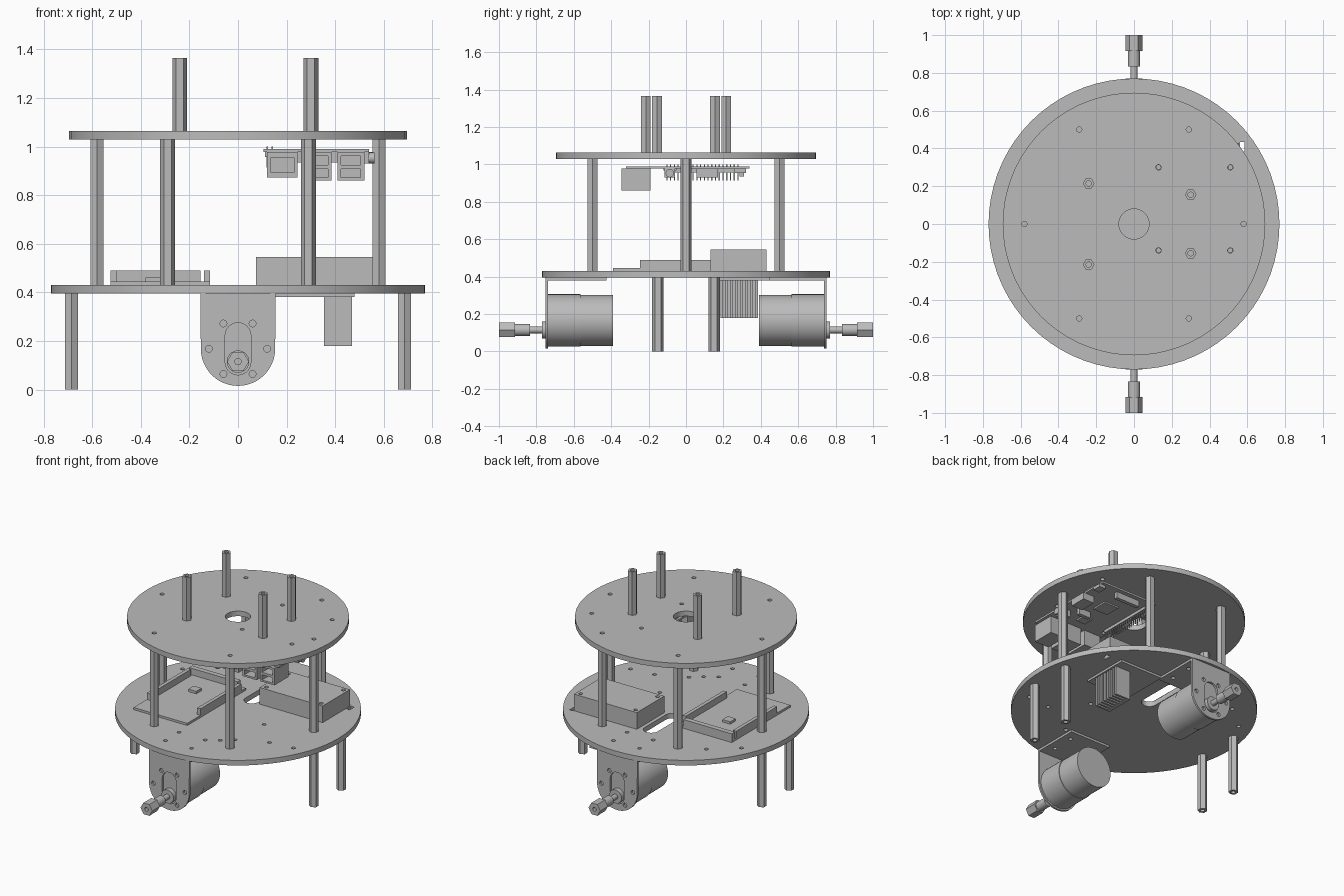
import bpy, bmesh
from math import pi, cos, sin, radians
from mathutils import Matrix

if "Cube" in bpy.data.objects:
    bpy.data.objects.remove(bpy.data.objects["Cube"])

grey = bpy.data.materials.new("plain grey")
grey.use_nodes = True
grey.diffuse_color = (0.5, 0.5, 0.5, 1)
grey.node_tree.nodes["Principled BSDF"].inputs["Base Color"].default_value = (0.5, 0.5, 0.5, 1)
parts = []


def finish(name, bm):
    bmesh.ops.recalc_face_normals(bm, faces=bm.faces)
    mesh = bpy.data.meshes.new(name)
    bm.to_mesh(mesh)
    bm.free()
    mesh.materials.append(grey)
    ob = bpy.data.objects.new(name, mesh)
    bpy.context.collection.objects.link(ob)
    parts.append(ob)
    return ob


def add_box(bm, x0, x1, y0, y1, z0, z1):
    m = Matrix.Translation(((x0 + x1) / 2, (y0 + y1) / 2, (z0 + z1) / 2))
    bmesh.ops.create_cube(bm, size=1, matrix=m @ Matrix.Diagonal((x1 - x0, y1 - y0, z1 - z0, 1)))


def boxes(name, *ranges):
    bm = bmesh.new()
    for r in ranges:
        add_box(bm, *r)
    return finish(name, bm)


def ring(r, n, cx=0, cy=0, start=0, sweep=2 * pi, closed=True):
    steps = n if closed else n - 1
    return [(cx + r * cos(start + sweep * i / steps), cy + r * sin(start + sweep * i / steps)) for i in range(n)]


def add_prism(bm, pts, z0, z1, m=Matrix()):
    low = [bm.verts.new(m @ Matrix.Translation((x, y, z0)).translation) for x, y in pts]
    high = [bm.verts.new(m @ Matrix.Translation((x, y, z1)).translation) for x, y in pts]
    bm.faces.new(low)
    bm.faces.new(high)
    for i in range(len(pts)):
        j = (i + 1) % len(pts)
        bm.faces.new((low[i], low[j], high[j], high[i]))


# Profiles drawn in x-z; depth d lies at y = -d
UPRIGHT = Matrix.Rotation(pi / 2, 4, 'X')


def prism(name, pts, z0, z1, m=Matrix()):
    bm = bmesh.new()
    add_prism(bm, pts, z0, z1, m)
    return finish(name, bm)


def cut(ob, bm):
    """Subtract the shapes in bm from ob and bake the result."""
    tool = finish("cutter", bm)
    parts.remove(tool)
    tool.hide_render = True
    mod = ob.modifiers.new("cut", 'BOOLEAN')
    mod.operation, mod.solver, mod.object = 'DIFFERENCE', 'EXACT', tool
    deps = bpy.context.evaluated_depsgraph_get()
    baked = bpy.data.meshes.new_from_object(ob.evaluated_get(deps))
    ob.modifiers.clear()
    ob.data = baked
    bpy.data.objects.remove(tool)


def slot(r, cx, y0, y1):
    return (ring(r, 13, cx, y1, 0, pi, False) + ring(r, 13, cx, y0, pi, pi, False))


def drill(bm, spots, r, z0, z1, m=Matrix()):
    for x, y in spots:
        add_prism(bm, ring(r, 16, x, y), z0, z1, m)


def four(x, y):
    return [(sx * x, sy * y) for sx in (-1, 1) for sy in (-1, 1)]


# Round decks
leg_spots = four(0.685, 0.15)
post_spots = four(0.29, 0.5) + [(-0.58, 0), (0.58, 0)]
pi_holes = [(x, y) for x in (0.13, 0.51) for y in (-0.14, 0.3)]
LOW, HIGH = 0.43, 1.03

lower = prism("lower_deck", ring(0.77, 72), 0.395, LOW)
bm = bmesh.new()
add_prism(bm, slot(0.05, 0, 0.15, 0.38), 0.3, 0.5)
add_box(bm, 0.56, 0.585, 0.385, 0.435, 0.3, 0.5)
drill(bm, four(0.1, 0.5) + four(0.1, 0.65) + [(0.25, -0.39), (0.18, -0.45), (0.27, -0.1),
      (0.45, -0.3), (-0.45, 0.42), (-0.62, 0.28), (0.62, -0.28)], 0.013, 0.3, 0.5)
cut(lower, bm)

upper = prism("upper_deck", ring(0.695, 72), HIGH, 1.065)
bm = bmesh.new()
add_prism(bm, ring(0.08, 40), 1, 1.1)
drill(bm, post_spots + pi_holes, 0.014, 1, 1.1)
cut(upper, bm)


# Hex standoffs with threaded ends
def standoff(name, x, y, z0, z1, turn):
    ob = prism(name, ring(0.0305, 6, x, y, turn), z0, z1)
    bm = bmesh.new()
    drill(bm, [(x, y)], 0.014, z0 - 0.05, z0 + 0.06)
    drill(bm, [(x, y)], 0.014, z1 - 0.06, z1 + 0.05)
    cut(ob, bm)


for x, y in leg_spots:
    standoff("leg", x, y, 0, 0.395, pi / 6)
for x, y in post_spots:
    standoff("deck_post", x, y, LOW, HIGH, pi / 6 if y == 0 else 0)
for x, y in [(-0.24, 0.215), (-0.24, -0.215), (0.3, 0.155), (0.3, -0.155)]:
    standoff("top_post", x, y, 1.065, 1.365, 0)

# Drive unit: bracket, gearmotor, shaft and hex hub
first = len(parts)
outline = [(0.155, 0.395)] + ring(0.153, 25, 0, 0.168, 0, -pi, False) + [(-0.155, 0.395)]
plate = prism("bracket_face", outline, 0.738, 0.752, UPRIGHT)
bm = bmesh.new()
add_prism(bm, slot(0.053, 0, 0.113, 0.222), 0.7, 0.8, UPRIGHT)
drill(bm, ring(0.12, 6, 0, 0.168), 0.014, 0.7, 0.8, UPRIGHT)
cut(plate, bm)
flange = boxes("bracket_flange", (-0.155, 0.155, -0.738, -0.425, 0.38, 0.395))
bm = bmesh.new()
drill(bm, four(0.1, 0.5) + four(0.1, 0.65), 0.013, 0.3, 0.5)
cut(flange, bm)
for name, r, z, d0, d1 in (("gearbox", 0.14, 0.166, 0.565, 0.738), ("motor_can", 0.136, 0.166, 0.39, 0.565),
                           ("shaft_boss", 0.046, 0.115, 0.73, 0.77), ("shaft", 0.018, 0.115, 0.76, 0.84),
                           ("hub_sleeve", 0.032, 0.115, 0.835, 0.917)):
    prism(name, ring(r, 48, 0, z), d0, d1, UPRIGHT)
hub = prism("hub_hex", ring(0.045, 6, 0, 0.115), 0.915, 1.0, UPRIGHT)
bm = bmesh.new()
drill(bm, [(0, 0.115)], 0.013, 0.95, 1.05, UPRIGHT)
cut(hub, bm)
for ob in parts[first:]:
    twin = ob.copy()
    twin.name = "rear_" + ob.name
    twin.rotation_euler.z = pi
    bpy.context.collection.objects.link(twin)
    parts.append(twin)

# Power box on the lower deck
case = boxes("power_box", (0.075, 0.555, 0.13, 0.43, LOW, 0.545))
bm = bmesh.new()
drill(bm, [(x, y) for x in (0.105, 0.525) for y in (0.16, 0.4)], 0.013, 0.5, 0.6)
cut(case, bm)

# Controller board with side headers, end wall and chip
boxes("controller_board", (-0.525, -0.115, -0.39, 0.25, LOW, 0.445))
boxes("controller_headers", (-0.14, -0.115, -0.245, 0.2, 0.445, 0.49),
      (-0.525, -0.5, -0.245, 0.2, 0.445, 0.49))
boxes("controller_end_block", (-0.525, -0.155, 0.215, 0.25, 0.445, 0.49))
boxes("controller_chip", (-0.38, -0.32, 0.0, 0.06, 0.445, 0.462))

# Driver board and finned heat sink below the lower deck
boxes("driver_board", (0.155, 0.48, 0.12, 0.45, 0.38, 0.395))
fins = [(0.375, 0.47, 0.185 + i * 0.0265, 0.199 + i * 0.0265, 0.18, 0.38) for i in range(8)]
boxes("heat_sink", (0.355, 0.38, 0.185, 0.385, 0.18, 0.38), *fins)

# Computer board hung below the upper deck
board = boxes("computer_board", (0.105, 0.54, -0.32, 0.34, 0.977, 0.99))
bm = bmesh.new()
drill(bm, pi_holes, 0.012, 0.9, 1.1)
cut(board, bm)


def port(name, x0, x1, z0, openings):
    ob = boxes(name, (x0, x1, -0.345, -0.19, z0, 0.977))
    bm = bmesh.new()
    for a, b in openings:
        add_box(bm, x0 + 0.015, x1 - 0.015, -0.4, -0.27, a, b)
    cut(ob, bm)


port("network_port", 0.12, 0.245, 0.873, [(0.893, 0.955)])
for x in (0.275, 0.41):
    port("double_port", x, x + 0.11, 0.86, [(0.872, 0.908), (0.925, 0.962)])
boxes("side_ports", (0.47, 0.555, 0.055, 0.17, 0.93, 0.977), (0.5, 0.55, 0.26, 0.32, 0.955, 0.977),
      (0.47, 0.54, -0.115, -0.06, 0.93, 0.977))
prism("audio_barrel", ring(0.022, 20, 0.953, -0.087), 0.53, 0.562,
      Matrix(((0, 0, 1, 0), (0, 1, 0, 0), (1, 0, 0, 0), (0, 0, 0, 1))))
boxes("computer_chips", (0.27, 0.38, 0.06, 0.17, 0.967, 0.977), (0.3, 0.37, -0.12, -0.05, 0.967, 0.977))
boxes("ribbon_connectors", (0.22, 0.4, 0.285, 0.31, 0.935, 0.977), (0.36, 0.45, -0.02, 0.005, 0.935, 0.977))
pins = [(x, x + 0.006, y, y + 0.006, 0.915, 1.0)
        for x in (0.118, 0.138) for y in [-0.105 + i * 0.02 for i in range(20)]]
boxes("pin_header", (0.111, 0.15, -0.112, 0.288, 0.957, 0.977), *pins)

# Smooth the round surfaces, keep edges sharp
bpy.ops.object.select_all(action='DESELECT')
for ob in parts:
    ob.select_set(True)
bpy.context.view_layer.objects.active = parts[0]
bpy.ops.object.shade_smooth_by_angle(angle=radians(30))
